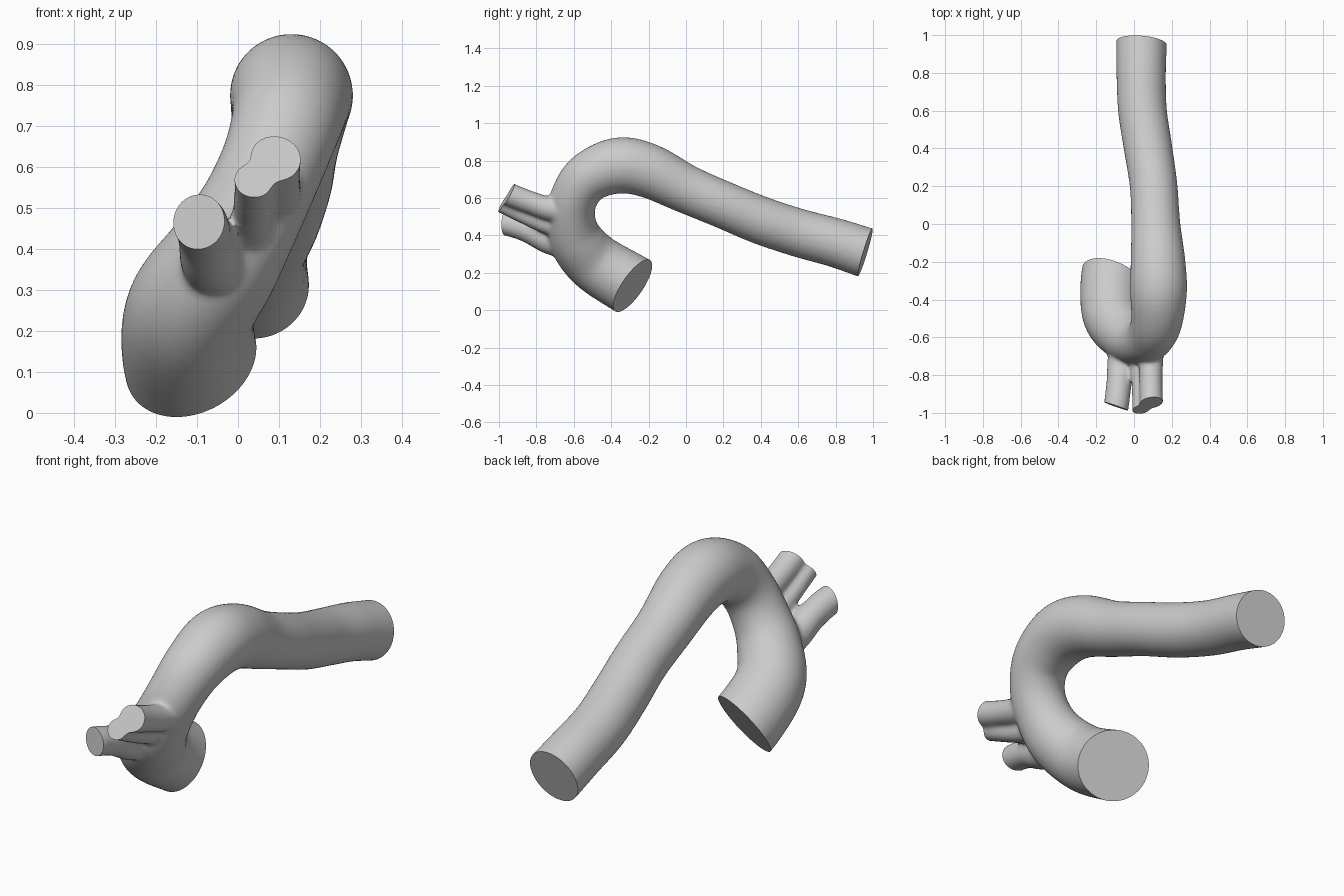
import bpy, bmesh, math
from mathutils import Vector

if "Cube" in bpy.data.objects:
    bpy.data.objects.remove(bpy.data.objects["Cube"])


def spline(points, steps=8):
    """Catmull-Rom through (x, y, z, radius) points."""
    p = [Vector(q) for q in points]
    p = [2 * p[0] - p[1]] + p + [2 * p[-1] - p[-2]]
    out = []
    for i in range(1, len(p) - 2):
        a, b, c, d = p[i - 1:i + 3]
        for k in range(steps):
            t = k / steps
            out.append(0.5 * (2 * b + (c - a) * t + (2 * a - 5 * b + 4 * c - d) * t * t
                              + (3 * b - a - 3 * c + d) * t ** 3))
    return out + [p[-2]]


def add_tube(bm, points, sides=40):
    """Closed tube of varying radius."""
    path = spline(points)
    rings = []
    for i, q in enumerate(path):
        t = (path[min(i + 1, len(path) - 1)] - path[max(i - 1, 0)]).to_3d().normalized()
        u = (Vector((1, 0, 0)) - t * t.x).normalized()
        v = t.cross(u)
        rings.append([bm.verts.new(q.to_3d() + q.w * (math.cos(a) * u + math.sin(a) * v))
                      for a in (2 * math.pi * k / sides for k in range(sides))])
    for r, s in zip(rings, rings[1:]):
        for k in range(sides):
            n = (k + 1) % sides
            bm.faces.new((r[k], r[n], s[n], s[k]))
    bm.faces.new(rings[0][::-1])
    bm.faces.new(rings[-1])


# Paths run a little past each end and are trimmed flat afterwards
main_vessel = [
    (-0.07, -0.12, 0.03, 0.168), (-0.115, -0.285, 0.13, 0.166),
    (-0.115, -0.48, 0.25, 0.158), (-0.04, -0.585, 0.37, 0.145),
    (0.03, -0.615, 0.49, 0.130), (0.085, -0.595, 0.61, 0.127),
    (0.12, -0.515, 0.715, 0.136), (0.13, -0.36, 0.773, 0.150),
    (0.127, -0.20, 0.745, 0.145), (0.115, 0.0, 0.648, 0.130),
    (0.104, 0.2, 0.563, 0.126), (0.075, 0.4, 0.48, 0.128),
    (0.045, 0.6, 0.414, 0.129), (0.038, 0.8, 0.36, 0.131),
    (0.04, 0.96, 0.308, 0.134), (0.042, 1.1, 0.265, 0.134)]
lower_branch = [(-0.12, -1.04, 0.475, 0.067), (-0.095, -0.965, 0.466, 0.067),
                (-0.08, -0.85, 0.43, 0.067), (-0.065, -0.72, 0.37, 0.075),
                (-0.04, -0.58, 0.35, 0.08)]
middle_branch = [(0.035, -1.06, 0.605, 0.047), (0.037, -0.975, 0.562, 0.047),
                 (0.035, -0.85, 0.50, 0.047), (0.03, -0.73, 0.455, 0.053),
                 (0.03, -0.6, 0.43, 0.06)]
upper_branch = [(0.093, -1.03, 0.665, 0.062), (0.092, -0.945, 0.62, 0.062),
                (0.09, -0.83, 0.575, 0.061), (0.09, -0.72, 0.54, 0.065),
                (0.09, -0.6, 0.53, 0.07)]

bm = bmesh.new()
for path in (main_vessel, lower_branch, middle_branch, upper_branch):
    add_tube(bm, path)
bmesh.ops.recalc_face_normals(bm, faces=bm.faces[:])
mesh = bpy.data.meshes.new("arched_vessel")
bm.to_mesh(mesh)
bm.free()
vessel = bpy.data.objects.new("arched_vessel", mesh)
bpy.context.collection.objects.link(vessel)
bpy.context.view_layer.objects.active = vessel
vessel.select_set(True)

# Fuse the tubes and soften the junctions
fuse = vessel.modifiers.new("fuse", 'REMESH')
fuse.mode = 'VOXEL'
fuse.voxel_size = 0.01
soft = vessel.modifiers.new("soften", 'SMOOTH')
soft.factor = 0.5
soft.iterations = 12
for name in ("fuse", "soften"):
    bpy.ops.object.modifier_apply(modifier=name)

# Trim the ends flat: (point, outward normal, reach)
ends = [((-0.115, -0.285, 0.13), (0.33, 0.78, -0.53), 0.28),
        ((0.04, 0.958, 0.308), (0.08, 0.957, -0.29), 0.25),
        ((-0.095, -0.965, 0.466), (-0.33, -0.94, 0.05), 0.115),
        ((0.065, -0.96, 0.60), (0.12, -0.88, 0.47), 0.19)]
bm = bmesh.new()
bm.from_mesh(vessel.data)
for point, normal, reach in ends:
    point = Vector(point)
    faces = [f for f in bm.faces if (f.calc_center_median() - point).length < reach]
    edges = {e for f in faces for e in f.edges}
    verts = {v for f in faces for v in f.verts}
    bmesh.ops.bisect_plane(bm, geom=list(verts) + list(edges) + faces, plane_co=point,
                           plane_no=Vector(normal).normalized(), clear_outer=True)
    bmesh.ops.holes_fill(bm, edges=[e for e in bm.edges if e.is_boundary], sides=0)
bmesh.ops.recalc_face_normals(bm, faces=bm.faces[:])
bm.to_mesh(vessel.data)
bm.free()
bpy.ops.object.shade_smooth_by_angle(angle=math.radians(40))
